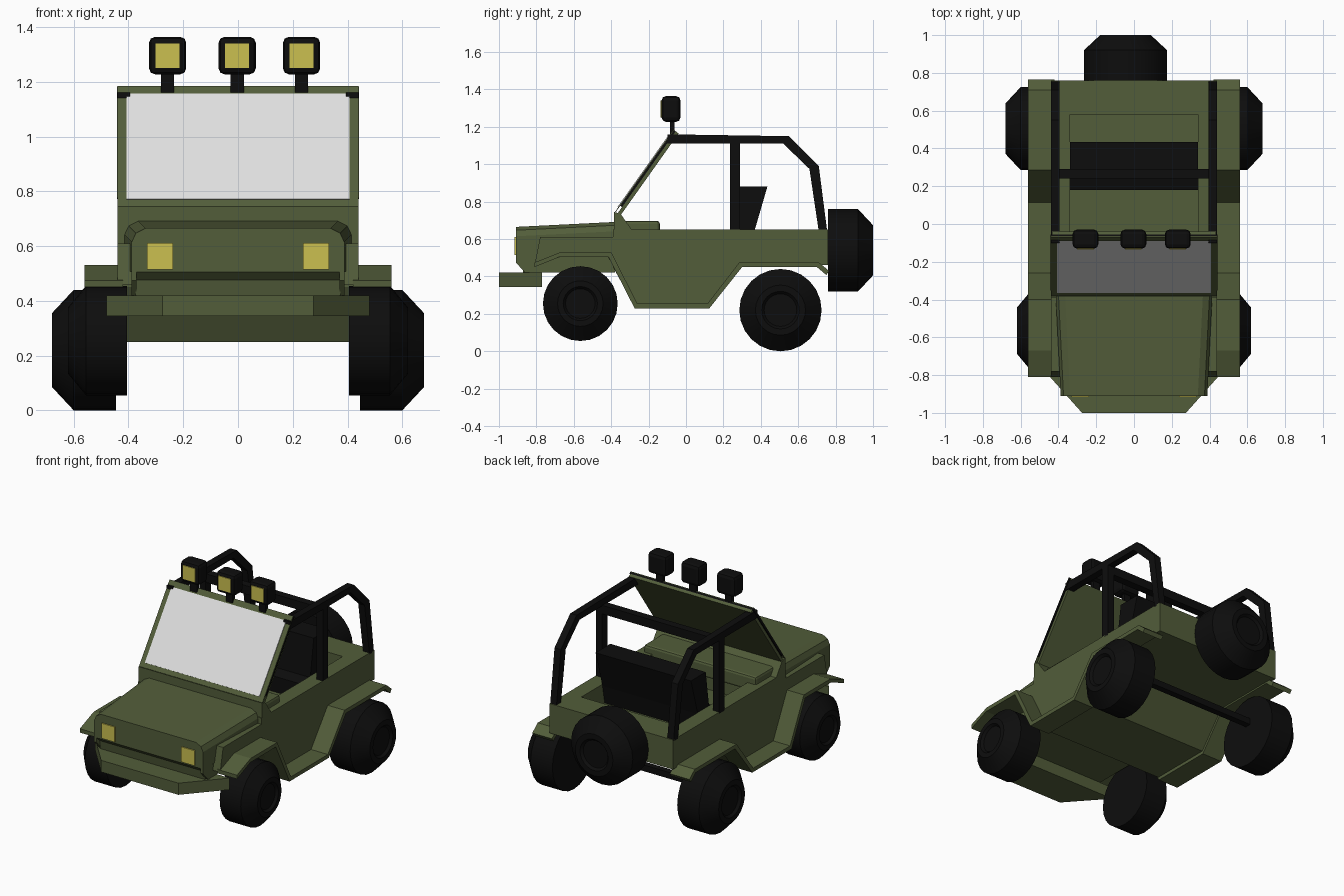
import bpy, bmesh, math
from mathutils import Matrix, Vector

if "Cube" in bpy.data.objects:
    bpy.data.objects.remove(bpy.data.objects["Cube"])


def material(name, r, g, b):
    m = bpy.data.materials.new(name)
    m.use_nodes = True
    m.diffuse_color = (r, g, b, 1)
    bsdf = next(n for n in m.node_tree.nodes if n.type == "BSDF_PRINCIPLED")
    bsdf.inputs["Base Color"].default_value = (r, g, b, 1)
    bsdf.inputs["Roughness"].default_value = 0.8
    return m


GREEN = material("olive_green", 0.085, 0.11, 0.042)
BLACK = material("black_rubber", 0.004, 0.004, 0.004)
GLASS = material("pale_glass", 0.74, 0.74, 0.74)
YELLOW = material("lamp_yellow", 0.6, 0.53, 0.08)


def finish(bm, name, mat):
    bmesh.ops.recalc_face_normals(bm, faces=bm.faces)
    me = bpy.data.meshes.new(name)
    bm.to_mesh(me)
    bm.free()
    me.materials.append(mat)
    ob = bpy.data.objects.new(name, me)
    bpy.context.collection.objects.link(ob)
    return ob


def loft(name, ring_a, ring_b, mat):
    """Closed solid between two matching rings of 3D points."""
    bm = bmesh.new()
    a = [bm.verts.new(p) for p in ring_a]
    b = [bm.verts.new(p) for p in ring_b]
    bm.faces.new(a)
    bm.faces.new(b)
    for i in range(len(a)):
        j = (i + 1) % len(a)
        bm.faces.new((a[i], a[j], b[j], b[i]))
    return finish(bm, name, mat)


def side_prism(name, profile, x0, x1, mat):
    """Extrude a (y, z) outline across x."""
    return loft(name, [(x0, y, z) for y, z in profile], [(x1, y, z) for y, z in profile], mat)


def box(name, x, y, z, mat):
    return side_prism(name, [(y[0], z[0]), (y[1], z[0]), (y[1], z[1]), (y[0], z[1])], x[0], x[1], mat)


def bevel(ob, width, segments=1):
    mod = ob.modifiers.new("bevel", "BEVEL")
    mod.width, mod.segments = width, segments


def lathe(name, profile, matrix, mat, n=24):
    """Revolve (radius, height) points round local z."""
    bm = bmesh.new()
    rings = []
    for r, h in profile:
        rings.append([bm.verts.new((r * math.cos(2 * math.pi * i / n), r * math.sin(2 * math.pi * i / n), h))
                      for i in range(n)])
    for a, b in zip(rings, rings[1:]):
        for i in range(n):
            bm.faces.new((a[i], a[(i + 1) % n], b[(i + 1) % n], b[i]))
    bm.faces.new(rings[0])
    bm.faces.new(rings[-1])
    ob = finish(bm, name, mat)
    ob.data.transform(matrix)
    bpy.ops.object.select_all(action="DESELECT")
    ob.select_set(True)
    bpy.context.view_layer.objects.active = ob
    bpy.ops.object.shade_smooth_by_angle(angle=math.radians(25))
    return ob


def wheel(name, radius, width, chamfer, matrix):
    face = radius * 0.61
    profile = [(radius, 0), (radius, width - chamfer), (face, width),
               (face * 0.75, width), (face * 0.65, width - 0.015)]
    return lathe(name, profile, matrix, BLACK)


SIDES = (("left", 1), ("right", -1))

# Body tub with an open passenger well
tub = side_prism("body_tub", [(-0.39, 0.65), (-0.39, 0.45), (-0.28, 0.25), (0.12, 0.25),
                              (0.29, 0.46), (0.76, 0.46), (0.76, 0.65)], -0.44, 0.44, GREEN)
well = box("well_cutter", (-0.34, 0.34), (-0.16, 0.58), (0.52, 0.8), GREEN)
well.hide_render = True
well.hide_viewport = True
cut = tub.modifiers.new("well", "BOOLEAN")
cut.operation, cut.object, cut.solver = "DIFFERENCE", well, "EXACT"


# Hood with rounded shoulders
def hood_ring(w, y, top):
    half = [(w, 0.505), (w, top - 0.05), (w - 0.015, top - 0.018), (w - 0.05, top)]
    return [(x, y, z) for x, z in half] + [(-x, y, z) for x, z in reversed(half)]


loft("hood", hood_ring(0.388, -0.91, 0.665), hood_ring(0.415, -0.37, 0.692), GREEN)

# Nose below the hood, stepped back under the lamps
side_prism("nose", [(-0.91, 0.505), (-0.88, 0.476), (-0.87, 0.42), (-0.38, 0.42), (-0.38, 0.505)],
           -0.375, 0.375, GREEN)

# Cowl and dashboard
side_prism("cowl", [(-0.385, 0.6), (-0.385, 0.745), (-0.35, 0.735), (-0.29, 0.65), (-0.29, 0.6)],
           -0.44, 0.44, GREEN)
dash = box("dashboard", (-0.4, 0.4), (-0.34, -0.14), (0.6, 0.697), GREEN)
bevel(dash, 0.015, 2)

# Bumper
plan = [(-0.48, -0.77), (-0.275, -1.0), (0.275, -1.0), (0.48, -0.77)]
loft("front_bumper", [(x, y, 0.345) for x, y in plan], [(x, y, 0.42) for x, y in plan], GREEN)

# Fender ribbon runs over both wheels and along the sill
upper = [(-0.81, 0.475), (-0.67, 0.53), (-0.4, 0.53), (-0.26, 0.255),
         (0.115, 0.255), (0.285, 0.475), (0.71, 0.475), (0.765, 0.43)]
lower = [(-0.81, 0.45), (-0.675, 0.505), (-0.415, 0.505), (-0.275, 0.23),
         (0.125, 0.23), (0.3, 0.45), (0.7, 0.45), (0.75, 0.408)]
for side, s in SIDES:
    bm = bmesh.new()
    grid = [[bm.verts.new((s * x, y, z)) for y, z in row]
            for row, x in ((upper, 0.42), (upper, 0.56), (lower, 0.56), (lower, 0.42))]
    for k in range(4):
        a, b = grid[k], grid[(k + 1) % 4]
        for i in range(len(a) - 1):
            bm.faces.new((a[i], a[i + 1], b[i + 1], b[i]))
    for end in (0, -1):
        bm.faces.new([row[end] for row in grid])
    finish(bm, side + "_fender", GREEN)

    # Wing panel, nose cheek and headlight
    side_prism(side + "_wing", [(-0.81, 0.46), (-0.78, 0.61), (-0.38, 0.61), (-0.38, 0.45),
                                (-0.42, 0.505), (-0.67, 0.505)], s * 0.37, s * 0.44, GREEN)
    side_prism(side + "_cheek", [(-0.91, 0.505), (-0.91, 0.475), (-0.86, 0.42), (-0.38, 0.42), (-0.38, 0.505)],
               s * 0.37, s * 0.388, GREEN)
    box(side + "_headlight", (s * 0.237, s * 0.332), (-0.917, -0.9), (0.515, 0.612), YELLOW)

    # Roll cage side
    side_prism(side + "_roll_bar", [(-0.1, 1.16), (0.55, 1.15), (0.71, 0.99), (0.755, 0.64),
                                    (0.71, 0.64), (0.66, 0.975), (0.52, 1.11), (-0.1, 1.11)],
               s * 0.395, s * 0.44, BLACK)
    box(side + "_post", (s * 0.395, s * 0.44), (0.235, 0.29), (0.64, 1.12), BLACK)

    # Wheels
    turn = Matrix.Rotation(s * math.pi / 2, 4, "Y")
    wheel(side + "_front_wheel", 0.2, 0.215, 0.065, Matrix.Translation((s * 0.405, -0.565, 0.255)) @ turn)
    wheel(side + "_rear_wheel", 0.22, 0.235, 0.08, Matrix.Translation((s * 0.445, 0.505, 0.22)) @ turn)

box("roll_cross_bar", (-0.4, 0.4), (0.24, 0.29), (1.06, 1.115), BLACK)
box("rear_axle", (-0.45, 0.45), (0.485, 0.525), (0.26, 0.3), BLACK)
wheel("spare_wheel", 0.22, 0.24, 0.08,
      Matrix.Translation((-0.045, 0.76, 0.54)) @ Matrix.Rotation(-math.pi / 2, 4, "X"))

# Bench seat
side_prism("bench_seat", [(0.18, 0.51), (0.18, 0.62), (0.25, 0.64), (0.285, 0.88),
                          (0.435, 0.88), (0.365, 0.64), (0.34, 0.51)], -0.34, 0.34, BLACK)

# Raked windshield built in layers: inner panel, seal, frame, glass
base, slope = Vector((-0.38, 0.745)), Vector((0.312, 0.44))
normal = Vector((-slope.y, slope.x)).normalized()


def screen_layer(name, depth, w, span, mat):
    corners = ((span[0], depth[0]), (span[1], depth[0]), (span[1], depth[1]), (span[0], depth[1]))
    outline = [tuple(base + slope * s + normal * t) for s, t in corners]
    side_prism(name, outline, -w, w, mat)


screen_layer("windshield_inner_panel", (-0.035, -0.016), 0.435, (0, 1), GREEN)
screen_layer("windshield_seal", (-0.016, -0.004), 0.442, (0.08, 1), BLACK)
screen_layer("windshield_frame", (-0.004, 0), 0.44, (0, 1), GREEN)
screen_layer("windshield_glass", (0, 0.004), 0.408, (0.055, 0.93), GLASS)

# Roof lamps
for i, x in enumerate((-0.257, -0.003, 0.232)):
    n = str(i + 1)
    shell = box("roof_lamp_" + n, (x - 0.068, x + 0.068), (-0.13, -0.03), (1.227, 1.364), BLACK)
    bevel(shell, 0.022, 2)
    box("roof_lamp_lens_" + n, (x - 0.044, x + 0.044), (-0.135, -0.12), (1.251, 1.34), YELLOW)
    box("roof_lamp_stalk_" + n, (x - 0.024, x + 0.024), (-0.085, -0.062), (1.16, 1.24), BLACK)
